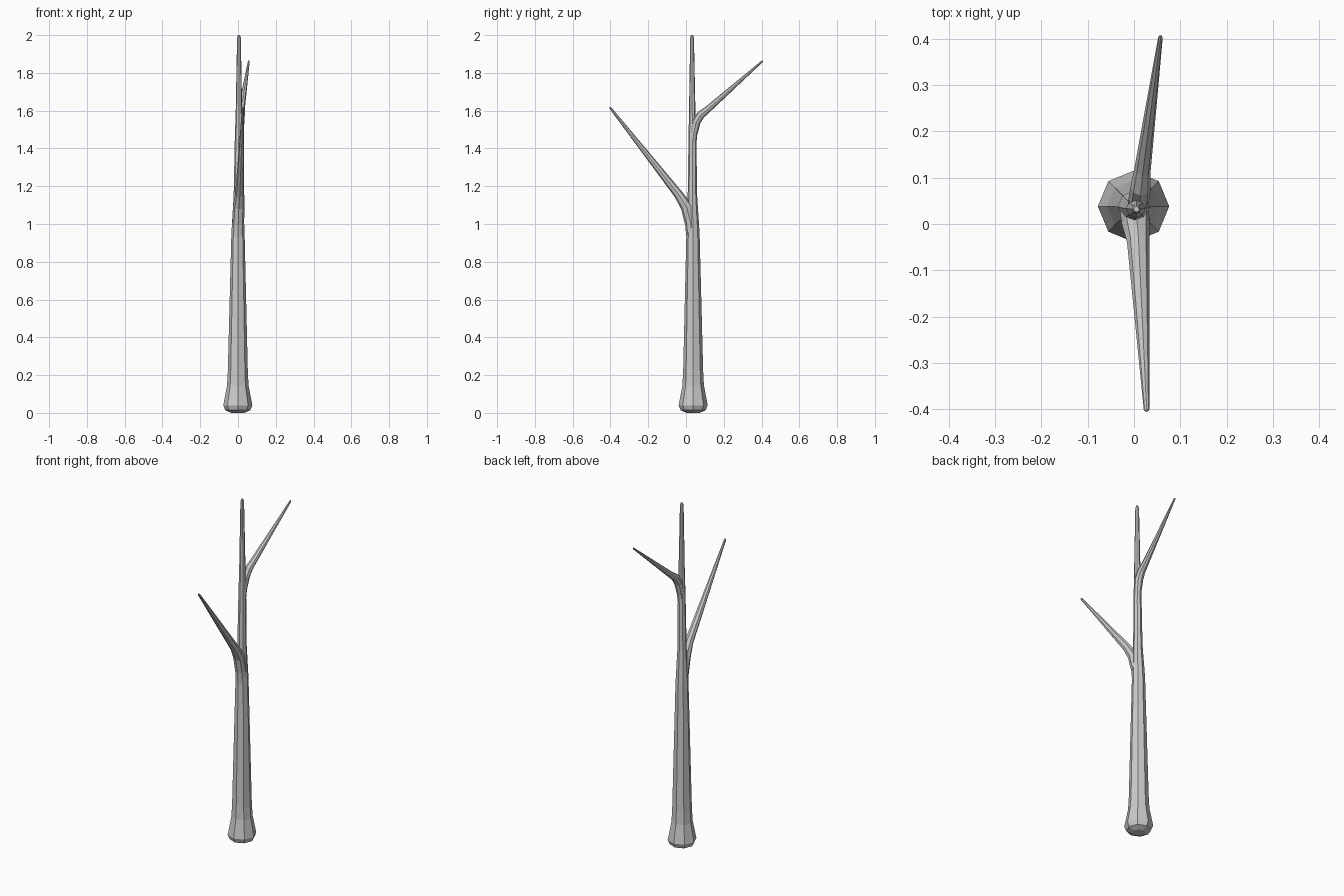
import bpy, bmesh
from math import sin, cos, pi
from mathutils import Vector

if "Cube" in bpy.data.objects:
    bpy.data.objects.remove(bpy.data.objects["Cube"])


def tube(name, path, sides=8):
    """Sweep a polygon along (x, y, z, radius) stations and cap both ends."""
    bm = bmesh.new()
    pts = [Vector(p[:3]) for p in path]
    rings = []
    for i, p in enumerate(pts):
        a, b = pts[max(i - 1, 0)], pts[min(i + 1, len(pts) - 1)]
        tangent = (b - a).normalized()
        # keep each ring's first corner pointing along x
        u = (Vector((1, 0, 0)) - tangent * tangent.x).normalized()
        v = tangent.cross(u)
        r = path[i][3]
        rings.append([bm.verts.new(p + r * (u * cos(2 * pi * k / sides) + v * sin(2 * pi * k / sides)))
                      for k in range(sides)])
    for lo, hi in zip(rings, rings[1:]):
        for k in range(sides):
            n = (k + 1) % sides
            bm.faces.new((lo[k], lo[n], hi[n], hi[k]))
    bm.faces.new(rings[0][::-1])
    bm.faces.new(rings[-1])
    bmesh.ops.recalc_face_normals(bm, faces=bm.faces)
    mesh = bpy.data.meshes.new(name)
    bm.to_mesh(mesh)
    bm.free()
    ob = bpy.data.objects.new(name, mesh)
    bpy.context.collection.objects.link(ob)
    return ob


# Trunk with flared foot and thin leader
trunk = tube("tree_trunk", [
    (-0.001, 0.038, 0.0, 0.035), (-0.001, 0.038, 0.014, 0.066),
    (-0.001, 0.038, 0.04, 0.077), (-0.001, 0.038, 0.145, 0.057),
    (-0.001, 0.038, 0.22, 0.053), (0.0, 0.037, 0.95, 0.035),
    (0.002, 0.034, 1.15, 0.025), (0.004, 0.034, 1.45, 0.021),
    (0.005, 0.033, 1.6, 0.017), (0.005, 0.032, 1.985, 0.010),
    (0.005, 0.032, 2.0, 0.006)])

# Lower branch leaning to the front
lower = tube("lower_branch", [
    (0.0, 0.034, 0.90, 0.029), (0.001, 0.026, 1.0, 0.031),
    (0.004, 0.003, 1.09, 0.031), (0.009, -0.04, 1.157, 0.024),
    (0.027, -0.400, 1.614, 0.006), (0.027, -0.403, 1.619, 0.003)])

# Upper branch leaning to the back
upper = tube("upper_branch", [
    (0.005, 0.035, 1.38, 0.016), (0.007, 0.039, 1.47, 0.020),
    (0.011, 0.054, 1.54, 0.023), (0.014, 0.078, 1.578, 0.022),
    (0.018, 0.115, 1.607, 0.018), (0.057, 0.402, 1.860, 0.005),
    (0.057, 0.406, 1.864, 0.003)])

# Fuse branches into the trunk
for branch in (lower, upper):
    mod = trunk.modifiers.new("fuse", 'BOOLEAN')
    mod.operation = 'UNION'
    mod.solver = 'EXACT'
    mod.object = branch
    bpy.context.view_layer.objects.active = trunk
    bpy.ops.object.modifier_apply(modifier=mod.name)
    bpy.data.objects.remove(branch, do_unlink=True)
